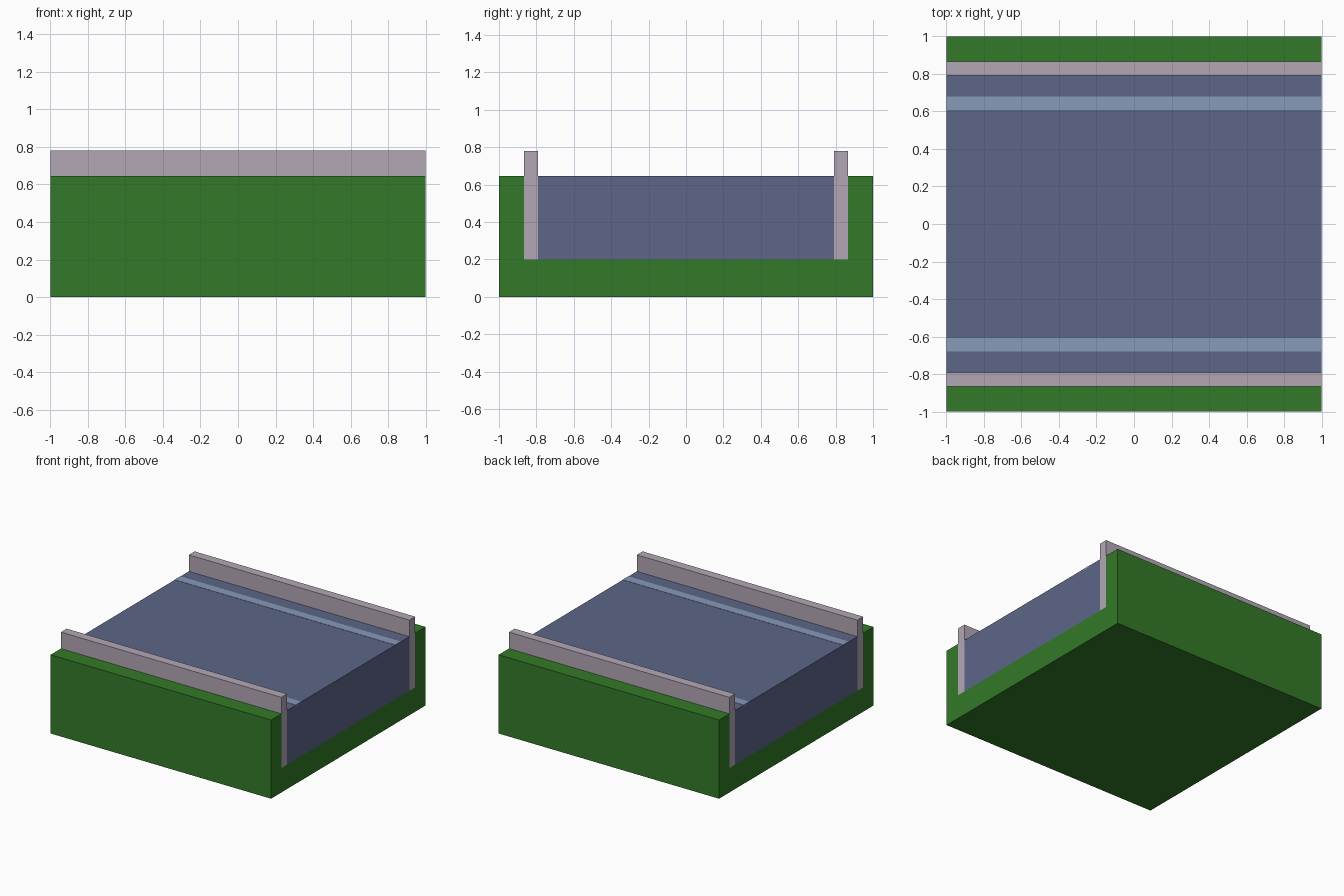
import bpy
import bmesh

if "Cube" in bpy.data.objects:
    bpy.data.objects.remove(bpy.data.objects["Cube"])


def material(name, rgb):
    """Flat colour from 0-255 sRGB values."""
    mat = bpy.data.materials.new(name)
    lin = [((c / 255 + 0.055) / 1.055) ** 2.4 for c in rgb]
    mat.diffuse_color = (*lin, 1.0)
    mat.use_nodes = True
    mat.node_tree.nodes["Principled BSDF"].inputs["Base Color"].default_value = mat.diffuse_color
    return mat


def extrude_x(name, profile, mat, half=1.0):
    """Sweep a closed (y, z) profile along x."""
    bm = bmesh.new()
    face = bm.faces.new([bm.verts.new((-half, y, z)) for y, z in profile])
    swept = bmesh.ops.extrude_face_region(bm, geom=[face], use_keep_orig=True)
    verts = [v for v in swept["geom"] if isinstance(v, bmesh.types.BMVert)]
    bmesh.ops.translate(bm, verts=verts, vec=(2 * half, 0, 0))
    bmesh.ops.recalc_face_normals(bm, faces=bm.faces)
    mesh = bpy.data.meshes.new(name)
    bm.to_mesh(mesh)
    bm.free()
    mesh.materials.append(mat)
    obj = bpy.data.objects.new(name, mesh)
    bpy.context.collection.objects.link(obj)
    return obj


def rect(y0, y1, z0, z1):
    return [(y0, z0), (y1, z0), (y1, z1), (y0, z1)]


GRASS = material("grass", (51, 122, 40))
STONE = material("stone", (179, 167, 182))
ROAD = material("road", (93, 102, 135))
LINE = material("line", (135, 155, 186))

BED, TOP, WALL_TOP = 0.20, 0.645, 0.78
OUTER, INNER = 0.866, 0.792

# Ground block with a channel along x
extrude_x("ground", [(-1, 0), (1, 0), (1, TOP), (OUTER, TOP), (OUTER, BED),
                     (-OUTER, BED), (-OUTER, TOP), (-1, TOP)], GRASS)

# Slab filling the channel
extrude_x("channel_slab", rect(-INNER, INNER, BED, TOP), ROAD)

# Retaining walls and edge stripes on both sides
for side, s in (("front", -1), ("back", 1)):
    extrude_x(side + "_wall", rect(s * INNER, s * OUTER, BED, WALL_TOP), STONE)
    extrude_x(side + "_stripe", rect(s * 0.608, s * 0.68, TOP - 0.01, TOP + 0.002), LINE)
